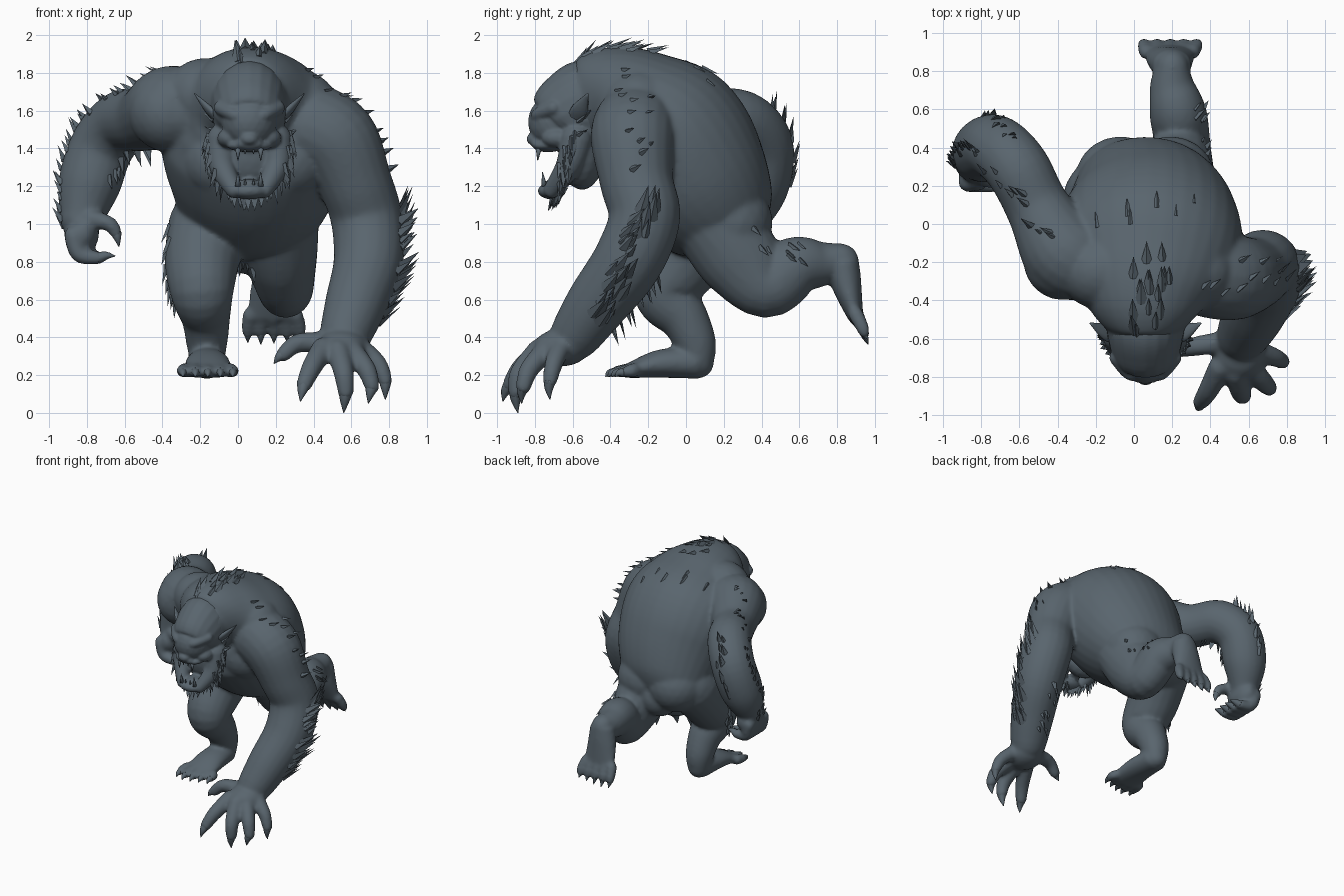
import bpy, bmesh, math, random
from mathutils import Vector, Matrix
from mathutils.bvhtree import BVHTree

if "Cube" in bpy.data.objects:
    bpy.data.objects.remove(bpy.data.objects["Cube"])

random.seed(4)
mat = bpy.data.materials.new("slate_fur")
mat.diffuse_color = (0.10, 0.13, 0.155, 1)
mat.use_nodes = True
mat.node_tree.nodes["Principled BSDF"].inputs["Base Color"].default_value = mat.diffuse_color


def ball(bm, c, r):
    r = r if isinstance(r, tuple) else (r, r, r)
    m = Matrix.Translation(c) @ Matrix.Diagonal((*r, 1))
    bmesh.ops.create_icosphere(bm, subdivisions=3, radius=1, matrix=m)


def spline(pts, steps):
    """Smooth path through control points (all columns interpolated)."""
    pts = [tuple(p) if len(p) == 5 else (*p, p[3]) for p in pts]
    out = []
    for i in range(len(pts) - 1):
        p0, p1, p2, p3 = pts[max(i - 1, 0)], pts[i], pts[i + 1], pts[min(i + 2, len(pts) - 1)]
        for k in range(steps):
            t = k / steps
            out.append([0.5 * (2 * b + (c - a) * t + (2 * a - 5 * b + 4 * c - d) * t * t
                               + (3 * b - a - 3 * c + d) * t ** 3)
                        for a, b, c, d in zip(p0, p1, p2, p3)])
    return out + [list(pts[-1])]


def tube(bm, pts, steps=6, sides=20, caps=True):
    """Loft of ellipses along a path of (x, y, z, side radius[, depth radius])."""
    path = spline(pts, steps)
    pos = [Vector(p[:3]) for p in path]
    side, rings = None, []
    for i, p in enumerate(path):
        t = (pos[min(i + 1, len(pos) - 1)] - pos[max(i - 1, 0)]).normalized()
        if side is None:
            side = Vector((1, 0, 0)) if abs(t.x) < 0.8 else Vector((0, 1, 0))
        side = (side - t * side.dot(t)).normalized()
        up = t.cross(side)
        rings.append([bm.verts.new(pos[i] + side * p[3] * math.cos(a) + up * p[4] * math.sin(a))
                      for a in (2 * math.pi * k / sides for k in range(sides))])
    for r0, r1 in zip(rings, rings[1:]):
        for k in range(sides):
            j = (k + 1) % sides
            bm.faces.new((r0[k], r0[j], r1[j], r1[k]))
    bm.faces.new(rings[0][::-1])
    bm.faces.new(rings[-1])
    if caps:
        for p in (path[0], path[-1]):
            ball(bm, p[:3], min(p[3], p[4]) * 0.98)


def finish(bm, name, voxel=0, smooth=0):
    bmesh.ops.recalc_face_normals(bm, faces=bm.faces)
    me = bpy.data.meshes.new(name)
    bm.to_mesh(me)
    bm.free()
    ob = bpy.data.objects.new(name, me)
    bpy.context.collection.objects.link(ob)
    if voxel:  # fuse the overlapping volumes into one skin
        rm = ob.modifiers.new("fuse", 'REMESH')
        rm.mode, rm.voxel_size = 'VOXEL', voxel
        sm = ob.modifiers.new("relax", 'SMOOTH')
        sm.factor, sm.iterations = 0.5, smooth
        dg = bpy.context.evaluated_depsgraph_get()
        ob.data = bpy.data.meshes.new_from_object(ob.evaluated_get(dg))
        ob.modifiers.clear()
    ob.data.materials.clear()
    ob.data.materials.append(mat)
    for f in ob.data.polygons:
        f.use_smooth = name != "fur_tufts"
    return ob


# ---- body: torso, arms, legs fused into one skin
body, claws = bmesh.new(), bmesh.new()
tube(body, [(.05, .28, .9, .28, .17), (.05, .2, 1.02, .36, .31), (.08, .04, 1.24, .455, .415),
            (.08, -.12, 1.465, .49, .435), (.07, -.28, 1.6, .43, .345), (.06, -.42, 1.655, .32, .285),
            (.06, -.54, 1.64, .21, .23)], sides=32)
for s in (-1, 1):  # chest, traps, buttocks
    ball(body, (.09 + .17 * s, -.28, 1.34), (.22, .19, .21))
    ball(body, (.07 + .24 * s, -.25, 1.65 - .03 * s), (.22, .2, .2))
    ball(body, (.06 + .13 * s, .23, 1.01), (.24, .23, .22))

# reaching arm
tube(body, [(.38, -.26, 1.52, .23), (.52, -.28, 1.44, .225), (.62, -.26, 1.22, .195), (.68, -.22, 1.03, .19),
            (.69, -.31, .8, .185), (.625, -.47, .58, .165), (.57, -.58, .42, .14)])
ball(body, (.55, -.66, .345), (.14, .15, .1))
# raised arm
tube(body, [(-.28, -.19, 1.6, .22), (-.37, -.14, 1.61, .225), (-.5, .08, 1.555, .17), (-.61, .29, 1.54, .17),
            (-.72, .4, 1.41, .17), (-.79, .38, 1.2, .165), (-.83, .33, 1.03, .115)])
ball(body, (-.37, -.19, 1.59), .21)
ball(body, (-.82, .31, .95), (.085, .14, .11))
# planted leg and hind leg
tube(body, [(-.15, .14, .99, .22), (-.19, .0, .81, .2), (-.19, -.11, .64, .17), (-.17, -.01, .5, .13),
            (-.165, .05, .37, .11), (-.165, .06, .27, .09)])
tube(body, [(-.165, .065, .265, .1, .085), (-.16, -.14, .26, .12, .075), (-.16, -.31, .22, .135, .038)])
tube(body, [(.21, .15, 1.0, .22), (.23, .29, .81, .19, .22), (.25, .43, .67, .15, .17), (.23, .58, .775, .15, .16),
            (.2, .72, .79, .12), (.2, .82, .81, .09)])
tube(body, [(.2, .83, .81, .1, .085), (.19, .85, .68, .12, .08), (.185, .9, .5, .14, .04)])


def digit(a, b, c, tip, r):
    tube(body, [(*a, r * 1.15), (*b, r), (*c, r * .8)], sides=12)
    m = (Vector(c) + Vector(tip)) / 2
    tube(claws, [(*c, r * .68), (*(m + Vector((0, -.006, .008))), r * .45), (*tip, .002)],
         steps=3, sides=8, caps=False)


# reaching hand
digit((.46, -.62, .37), (.32, -.64, .37), (.24, -.66, .31), (.19, -.67, .26), .052)
digit((.45, -.75, .34), (.39, -.87, .24), (.35, -.93, .15), (.33, -.97, .06), .055)
digit((.53, -.78, .33), (.56, -.88, .21), (.57, -.9, .11), (.56, -.89, 0), .055)
digit((.6, -.74, .33), (.68, -.83, .23), (.71, -.86, .14), (.69, -.87, .05), .053)
digit((.64, -.66, .35), (.74, -.7, .26), (.78, -.72, .17), (.78, -.72, .07), .05)
# curled hand
for y in (.22, .28, .34, .4):
    digit((-.87, y, .94), (-.84, y - .01, .84), (-.74, y - .02, .82), (-.65, y - .03, .83), .046)
digit((-.78, .24, 1.03), (-.68, .22, 1.0), (-.645, .22, .95), (-.63, .22, .88), .042)
# toes
for k in range(5):
    u = k / 4 - .5
    x, back = .24 * u, .08 * abs(u + .2)
    digit((x - .16, -.28, .225), (x * 1.1 - .16, -.35 + back, .222), (x * 1.1 - .16, -.385 + back, .215),
          (x * 1.1 - .16, -.43 + back, .19), .036)
    digit((x + .185, .9, .52), (x * 1.15 + .19, .935, .45), (x * 1.15 + .19, .945, .42),
          (x * 1.15 + .19, .965, .36 + back / 2), .036)
body = finish(body, "body", .013, 12)
finish(claws, "claws")

# ---- head: skull, brow, nose, cheeks, open jaw
hx = .06
head = bmesh.new()
tube(head, [(hx, -.42, 1.65, .2, .22), (hx, -.54, 1.62, .205, .245), (hx, -.65, 1.575, .185, .205),
            (hx, -.69, 1.54, .16, .15)])
ball(head, (hx, -.55, 1.38), (.18, .12, .2))                  # throat
ball(head, (hx, -.8, 1.45), (.05, .045, .036))                # nose
tube(head, [(hx, -.76, 1.57, .04), (hx, -.79, 1.47, .038)])
ball(head, (hx, -.73, 1.415), (.12, .085, .035))              # upper lip
ball(head, (hx, -.71, 1.175), (.1, .075, .045))               # chin
ball(head, (hx, -.67, 1.22), (.05, .08, .02))                 # tongue
for s in (-1, 1):
    tube(head, [(hx, -.785, 1.55, .028), (hx + .08 * s, -.785, 1.578, .034), (hx + .15 * s, -.7, 1.615, .04)])
    ball(head, (hx + .1 * s, -.68, 1.455), (.07, .085, .055))
    ball(head, (hx + .07 * s, -.74, 1.52), (.05, .045, .02))
    tube(head, [(hx + .14 * s, -.58, 1.45, .085), (hx + .145 * s, -.62, 1.31, .07), (hx + .08 * s, -.71, 1.18, .045)])
    ball(head, (hx + .035 * s, -.785, 1.425), (.035, .035, .028))
head = finish(head, "head", .009, 5)

teeth, ears = bmesh.new(), bmesh.new()
for s in (-1, 1):
    for dx, r, ln in ((.06, .016, .06), (.022, .01, .025)):
        tube(teeth, [(hx + dx * s, -.78, 1.4, r), (hx + dx * s, -.785, 1.395 - ln, .002)], 2, 8, False)
        tube(teeth, [(hx + dx * s, -.75, 1.2, r), (hx + dx * s, -.76, 1.215 + ln, .002)], 2, 8, False)
    tube(ears, [(hx + .17 * s, -.58, 1.56, .02, .05), (hx + .22 * s, -.56, 1.61, .02, .045),
                (hx + .29 * s, -.52, 1.69, .003, .004)], 4, 10, False)
finish(teeth, "teeth")
finish(ears, "ears")

# ---- fur tufts: flat blades seated on the skin along guide lines
bpy.context.view_layer.update()
dg = bpy.context.evaluated_depsgraph_get()
skin = {ob: BVHTree.FromObject(ob, dg) for ob in (body, head)}
fur = bmesh.new()


def tufts(ob, a, b, flow, n, length, scatter=.05):
    for i in range(n):
        q = Vector(a).lerp(Vector(b), (i + .5) / n)
        q += Vector([random.uniform(-scatter, scatter) for _ in range(3)])
        p, nor, _, _ = skin[ob].find_nearest(q)
        f = Vector(flow).normalized()
        d = (f - nor * f.dot(nor) * .6 + nor * .25).normalized()
        ln = length * random.uniform(.6, 1.1)
        side = nor.cross(d).normalized() * ln * .26
        p = p - nor * .012
        v = [fur.verts.new(x) for x in (p - side, p + side, p + nor * .026 - d * .01, p + d * ln)]
        for f in ((0, 1, 2), (0, 3, 1), (1, 3, 2), (2, 3, 0)):
            fur.faces.new([v[k] for k in f])


tufts(body, (.06, -.55, 1.9), (.1, -.2, 1.98), (0, .9, .4), 18, .14, .1)           # crest
tufts(body, (-.25, .0, 1.9), (.4, .1, 1.8), (0, .8, -.5), 6, .09)                  # back
tufts(body, (.38, -.3, 1.8), (.82, -.25, 1.3), (.5, .3, .2), 13, .09)              # shoulder
tufts(body, (.88, -.18, 1.1), (.95, -.25, .9), (.5, .2, .8), 9, .16)               # elbow
tufts(body, (.92, -.3, 1.0), (.78, -.45, .42), (.7, .4, .5), 28, .16, .06)         # forearm
tufts(body, (.65, -.15, .75), (.6, -.4, .45), (0, .4, -.8), 12, .1)
tufts(body, (-.4, -.1, 1.88), (-.9, .4, 1.55), (-.5, .3, .5), 14, .09)             # raised arm
tufts(body, (-.98, .38, 1.5), (-.98, .33, .98), (-.4, .2, .5), 18, .09)
tufts(body, (-.64, .5, 1.72), (-.75, .58, 1.2), (.1, .3, .8), 14, .1)
tufts(body, (-.48, .1, 1.36), (-.65, .3, 1.25), (.2, -.1, -1), 9, .11)
tufts(body, (-.42, .0, 1.05), (-.4, -.08, .5), (-.3, 0, -.9), 16, .1)              # thighs
tufts(body, (.42, .4, .95), (.36, .62, .85), (.4, .5, -.4), 8, .08)
tufts(body, (-.05, .15, .82), (.12, .2, .82), (0, 0, -1), 6, .09)
for s in (-1, 1):                                                                  # beard and ear fringe
    tufts(head, (hx + .24 * s, -.58, 1.5), (hx + .15 * s, -.66, 1.2), (.3 * s, -.05, -1), 20, .1, .025)
    tufts(head, (hx + .13 * s, -.6, 1.13), (hx, -.72, 1.1), (0, -.2, -1), 12, .08, .02)
    tufts(head, (hx + .22 * s, -.55, 1.6), (hx + .22 * s, -.55, 1.48), (.6 * s, .4, .3), 6, .08, .03)
finish(fur, "fur_tufts")
